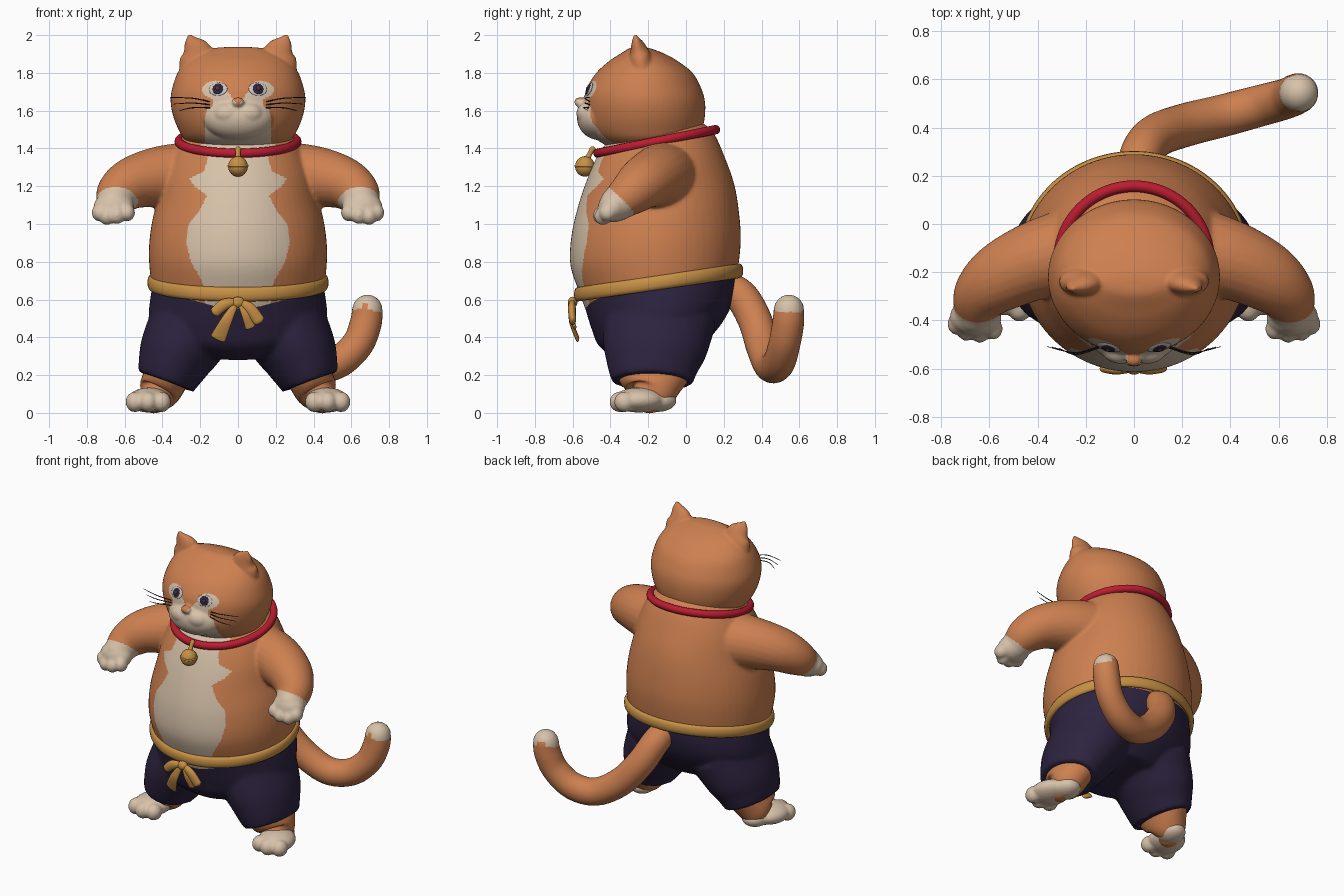
import bpy, bmesh
from math import sin, cos, pi
from mathutils import Vector, Matrix
from mathutils.bvhtree import BVHTree

cube = bpy.data.objects.get("Cube")
if cube:
    bpy.data.objects.remove(cube)


def material(name, *rgb):
    m = bpy.data.materials.new(name)
    m.use_nodes = True
    m.diffuse_color = (*rgb, 1)
    m.node_tree.nodes["Principled BSDF"].inputs["Base Color"].default_value = (*rgb, 1)
    return m


ORANGE = material("orange fur", .61, .215, .08)
CREAM = material("cream fur", .68, .54, .40)
NAVY = material("navy cloth", .026, .017, .05)
GOLD = material("gold cloth", .57, .28, .06)
RED = material("red collar", .50, .012, .03)
DARK = material("dark whisker", .02, .015, .015)
EYE = material("eye white", .60, .54, .50)
BROWN = material("brown pupil", .10, .035, .02)


def spline(rows, n=6):
    """Catmull-Rom through rows of numbers."""
    out = []
    for i in range(len(rows) - 1):
        a, b, c, d = (rows[min(max(k, 0), len(rows) - 1)] for k in range(i - 1, i + 3))
        for j in range(n):
            t = j / n
            out.append([q + .5 * t * (r - p + t * (2 * p - 5 * q + 4 * r - s + t * (3 * (q - r) + s - p)))
                        for p, q, r, s in zip(a, b, c, d)])
    return out + [list(rows[-1])]


def skin(bm, rings, closed=False):
    """Quad skin over rings of points, capped unless closed."""
    vs = [[bm.verts.new(p) for p in r] for r in rings]
    n = len(vs[0])
    pairs = list(zip(vs, vs[1:])) + ([(vs[-1], vs[0])] if closed else [])
    for a, b in pairs:
        for i in range(n):
            bm.faces.new((a[i], a[(i + 1) % n], b[(i + 1) % n], b[i]))
    if not closed:
        bm.faces.new(vs[0])
        bm.faces.new(vs[-1])


def loft(bm, rows, slope=0, seg=64):
    """Stacked ellipses from rows of height, half width, front y, back y."""
    rings = []
    for z, w, f, b in spline(rows):
        cy, ry = (f + b) / 2, (b - f) / 2
        rings.append([(w * cos(t), cy + ry * sin(t), z + slope * ry * sin(t))
                      for t in (2 * pi * i / seg for i in range(seg))])
    skin(bm, rings)


def tube(bm, rows, seg=24, side=1, rounded=True):
    """Swept ellipse from rows of x, y, z, side radius, depth radius."""
    rows = spline(rows)
    pts = [Vector((r[0] * side, r[1], r[2])) for r in rows]
    spec = []
    for i, r in enumerate(rows):
        d = (pts[min(i + 1, len(pts) - 1)] - pts[max(i - 1, 0)]).normalized()
        spec.append((pts[i], d, r[3], r[4]))
    if rounded:
        for end, sign in ((spec[0], -1), (spec[-1], 1)):
            p, d, u, v = end
            for a in (.4, .75, 1.05, 1.3, 1.5):
                cap = (p + d * sign * min(u, v) * sin(a), d, u * cos(a), v * cos(a))
                spec.insert(0, cap) if sign < 0 else spec.append(cap)
    rings = []
    for p, d, u, v in spec:
        ax = Vector((0, 1, 0)).cross(d).normalized()
        ay = d.cross(ax)
        rings.append([p + ax * u * cos(t) + ay * v * sin(t) for t in (2 * pi * i / seg for i in range(seg))])
    skin(bm, rings)


def ball(bm, center, radii, turn=Matrix.Identity(4)):
    m = Matrix.Translation(center) @ turn @ Matrix.Diagonal((*radii, 1))
    bmesh.ops.create_uvsphere(bm, u_segments=32, v_segments=20, radius=1, matrix=m)


def band(bm, cy, cz, rx, ry, slope, thick, tall, seg=96):
    """Tilted elliptical hoop."""
    rings = []
    for t in (2 * pi * i / seg for i in range(seg)):
        rings.append([((rx + thick * cos(a)) * cos(t), cy + (ry + thick * cos(a)) * sin(t),
                       cz + slope * ry * sin(t) + tall * sin(a)) for a in (2 * pi * k / 12 for k in range(12))])
    skin(bm, rings, closed=True)


def finish(bm, name, mats, rule=None, voxel=0, smooth=6):
    """Make the object; optionally fuse overlapping parts, then colour faces by rule."""
    bmesh.ops.recalc_face_normals(bm, faces=bm.faces)
    me = bpy.data.meshes.new(name)
    bm.to_mesh(me)
    bm.free()
    ob = bpy.data.objects.new(name, me)
    bpy.context.collection.objects.link(ob)
    if voxel:
        r = ob.modifiers.new("fuse", 'REMESH')
        r.mode, r.voxel_size = 'VOXEL', voxel
        s = ob.modifiers.new("soften", 'SMOOTH')
        s.factor, s.iterations = .5, smooth
        dg = bpy.context.evaluated_depsgraph_get()
        me = bpy.data.meshes.new_from_object(ob.evaluated_get(dg))
        ob.modifiers.clear()
        ob.data = me
    me.materials.clear()
    for m in mats:
        me.materials.append(m)
    for f in me.polygons:
        f.use_smooth = True
        f.material_index = int(bool(rule and rule(f.center)))
    return ob


# Torso with arms and paws
PATCH = [(.55, .17), (.7, .19), (.8, .25), (.9, .275), (1, .26), (1.08, .2), (1.15, .165),
         (1.2, .23), (1.24, .26), (1.28, .18), (1.34, .16), (1.45, .21)]


def torso_cream(p):
    if abs(p.x) > .5 and (p.y + .34) + (p.z - 1.13) < 0 and p.y < -.28:
        return True
    if p.y > -.25 or abs(p.x) > .3:
        return False
    for (z0, w0), (z1, w1) in zip(PATCH, PATCH[1:]):
        if z0 <= p.z < z1:
            return abs(p.x) < w0 + (w1 - w0) * (p.z - z0) / (z1 - z0)


bm = bmesh.new()
loft(bm, [(.6, .43, -.53, .25), (.7, .46, -.565, .275), (.85, .472, -.612, .29), (1, .457, -.607, .28),
          (1.15, .42, -.573, .255), (1.3, .385, -.52, .205), (1.43, .32, -.455, .15), (1.5, .25, -.38, .09)], .15)
for s in (1, -1):
    tube(bm, [(.2, -.1, 1.25, .19, .19), (.4, -.15, 1.25, .165, .165), (.55, -.22, 1.22, .14, .145),
              (.63, -.29, 1.165, .12, .12), (.655, -.36, 1.11, .095, .095)], side=s)
    ball(bm, (.657 * s, -.385, 1.09), (.108, .08, .082))
    for x, y, z in ((.585, -.435, 1.06), (.64, -.448, 1.045), (.695, -.44, 1.04), (.735, -.415, 1.06)):
        ball(bm, (x * s, y, z), (.04, .046, .046))
finish(bm, "torso_and_arms", (ORANGE, CREAM), torso_cream, .0105, 5)


# Head with ears and muzzle
def head_cream(p):
    x, z = abs(p.x), p.z
    if p.y > -.3 or (z > 1.62 and x < (z - 1.62) * .65):
        return False
    eye_patch = ((x - .115) / .075) ** 2 + ((z - 1.71) / .048) ** 2 < 1
    return eye_patch or (z < 1.62 and x < .175 - .2 * max(0, z - 1.56)) or (1.6 < z < 1.7 and x < .135)


bm = bmesh.new()
loft(bm, [(1.4, .22, -.40, .02), (1.45, .285, -.475, .06), (1.5, .315, -.515, .085), (1.57, .343, -.535, .1),
          (1.65, .357, -.54, .1), (1.72, .348, -.525, .08), (1.8, .32, -.475, .035), (1.86, .275, -.41, -.04),
          (1.9, .22, -.35, -.11), (1.93, .13, -.30, -.19), (1.937, .05, -.27, -.23)])
ball(bm, (0, -.46, 1.565), (.19, .118, .12))
ball(bm, (0, -.562, 1.645), (.034, .03, .026))
for s in (1, -1):
    ball(bm, (.055 * s, -.53, 1.585), (.075, .05, .055))
    tube(bm, [(.2, -.23, 1.78, .11, .08), (.212, -.24, 1.87, .1, .062), (.222, -.25, 1.92, .078, .046),
              (.245, -.262, 1.965, .043, .026), (.255, -.268, 1.992, .017, .012)], side=s)
head = finish(bm, "head", (ORANGE, CREAM), head_cream, .0085, 4)
tree = BVHTree.FromPolygons([v.co for v in head.data.vertices], [p.vertices for p in head.data.polygons])

# Eyes and whiskers sit on the face
for s, label in ((1, "left"), (-1, "right")):
    hit, normal, _, _ = tree.ray_cast(Vector((.105 * s, -2, 1.714)), Vector((0, 1, 0)))
    turn = normal.to_track_quat('Z', 'Y').to_matrix().to_4x4()
    for part, mat, w, h, out in (("eye", EYE, .05, .037, 0), ("iris", NAVY, .029, .03, .005),
                                 ("pupil", BROWN, .011, .012, .01)):
        bm = bmesh.new()
        ball(bm, hit + normal * out, (w, h, .008), turn)
        finish(bm, f"{label}_{part}", (mat,))
    bm = bmesh.new()
    for z, end_x, end_z in ((1.645, .36, 1.67), (1.63, .34, 1.635), (1.615, .31, 1.60)):
        y = tree.ray_cast(Vector((.14 * s, -2, z)), Vector((0, 1, 0)))[0].y
        tube(bm, [(.14, y + .01, z, .003, .003), (.24, y - .02, (z + end_z) / 2 + .008, .003, .003),
                  (end_x, y + .005, end_z, .0015, .0015)], 6, s)
    finish(bm, f"{label}_whiskers", (DARK,))

# Collar and bell
bm = bmesh.new()
band(bm, -.155, 1.437, .312, .312, .2, .024, .025)
finish(bm, "collar", (RED,))
bm = bmesh.new()
ball(bm, (0, -.535, 1.305), (.052, .052, .054))
band(bm, -.535, 1.308, .05, .05, 0, .006, .006, 32)
tube(bm, [(0, -.525, 1.34, .018, .018), (0, -.51, 1.37, .013, .013), (0, -.495, 1.395, .016, .016)], 12)
finish(bm, "bell", (GOLD,))

# Shorts
bm = bmesh.new()
loft(bm, [(.69, .45, -.555, .265), (.6, .465, -.53, .262), (.5, .47, -.50, .235), (.4, .42, -.46, .17),
          (.31, .25, -.36, .07)], .15)
for s in (1, -1):
    tube(bm, [(.22, -.14, .5, .24, .3), (.31, -.165, .34, .21, .275), (.35, -.175, .25, .185, .245),
              (.382, -.178, .165, .155, .215)], 32, s, rounded=False)
finish(bm, "shorts", (NAVY,), voxel=.0125, smooth=7)

# Belt and bow
bm = bmesh.new()
band(bm, -.145, .69, .462, .43, .145, .018, .038)
finish(bm, "belt", (GOLD,))
bm = bmesh.new()
ball(bm, (0, -.6, .585), (.035, .025, .03))
for rows in ([(0, -.6, .59, .014, .014), (-.07, -.605, .575, .03, .02), (-.12, -.6, .535, .028, .018)],
             [(0, -.6, .59, .014, .014), (.06, -.605, .555, .03, .02), (.11, -.6, .49, .032, .018)],
             [(-.01, -.605, .58, .015, .01), (-.06, -.61, .49, .03, .01), (-.105, -.575, .395, .042, .01)],
             [(.01, -.605, .58, .014, .01), (.04, -.61, .52, .022, .01), (.065, -.59, .455, .028, .01)]):
    tube(bm, rows, 16)
finish(bm, "bow", (GOLD,))

# Legs and feet
for s, label in ((1, "left"), (-1, "right")):
    bm = bmesh.new()
    tube(bm, [(.35, -.17, .26, .13, .19), (.385, -.175, .18, .12, .185), (.42, -.18, .11, .11, .13),
              (.44, -.2, .08, .08, .09)], 32, s)
    finish(bm, f"{label}_leg", (ORANGE,))
    bm = bmesh.new()
    turn = Matrix.Rotation(.15 * s, 4, 'Z')
    ball(bm, (.47 * s, -.25, .068), (.115, .135, .066), turn)
    ball(bm, (.43 * s, -.15, .065), (.085, .1, .06), turn)
    for x, y in ((.405, -.335), (.475, -.35), (.545, -.325)):
        ball(bm, (x * s, y, .058), (.05, .055, .054))
    finish(bm, f"{label}_foot", (CREAM,), voxel=.01, smooth=3)

# Tail with cream tip
bm = bmesh.new()
tube(bm, [(.01, .19, .68, .08, .08), (.03, .29, .62, .088, .088), (.09, .365, .49, .09, .09),
          (.21, .41, .345, .09, .09), (.37, .45, .25, .088, .088), (.52, .49, .265, .086, .086),
          (.63, .52, .36, .084, .084), (.675, .54, .47, .084, .084), (.685, .545, .545, .08, .08)], 32)
finish(bm, "tail", (ORANGE, CREAM), lambda p: p.x > .55 and p.z > .55 + .02 * sin(p.x * 40))
